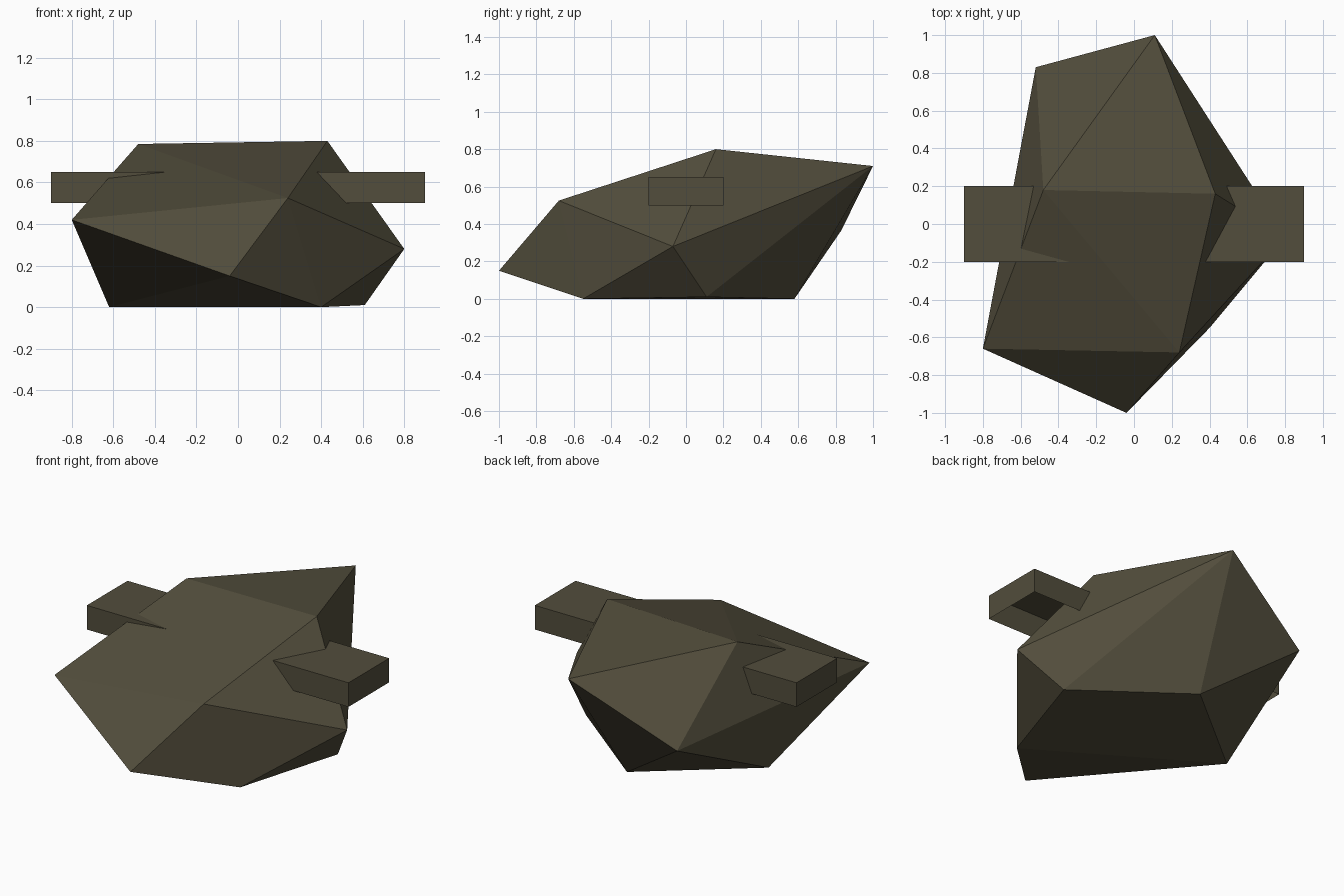
import bpy, bmesh

if "Cube" in bpy.data.objects:
    bpy.data.objects.remove(bpy.data.objects["Cube"])

stone = bpy.data.materials.new("dark olive stone")
stone.diffuse_color = (0.085, 0.075, 0.045, 1)
stone.use_nodes = True
stone.node_tree.nodes["Principled BSDF"].inputs["Base Color"].default_value = stone.diffuse_color


def add_object(name, bm):
    bmesh.ops.recalc_face_normals(bm, faces=bm.faces)
    mesh = bpy.data.meshes.new(name)
    bm.to_mesh(mesh)
    bm.free()
    mesh.materials.append(stone)
    obj = bpy.data.objects.new(name, mesh)
    bpy.context.collection.objects.link(obj)
    return obj


# Faceted boulder: convex hull of its corner points
corners = [
    (-0.80, -0.66, 0.42), (-0.04, -1.00, 0.15), (0.24, -0.68, 0.525),
    (0.43, 0.16, 0.80), (-0.48, 0.18, 0.785), (-0.52, 0.83, 0.365),
    (0.11, 1.00, 0.71), (0.80, -0.07, 0.28),
    (0.40, -0.55, 0.0), (0.61, 0.11, 0.01), (-0.62, 0.075, 0.0), (0.0, 0.58, 0.0),
]
bm = bmesh.new()
for c in corners:
    bm.verts.new(c)
bmesh.ops.convex_hull(bm, input=bm.verts[:])
add_object("boulder", bm)

# Side handles: blocks open underneath, sunk into the boulder
for side, name in ((-1, "left_handle"), (1, "right_handle")):
    bm = bmesh.new()
    bmesh.ops.create_cube(bm, size=1)
    for v in bm.verts:
        v.co.x = side * 0.6 + v.co.x * 0.6
        v.co.y *= 0.4
        v.co.z = 0.575 + v.co.z * 0.15
    bm.normal_update()
    under = [f for f in bm.faces if f.normal.z < -0.9]
    bmesh.ops.delete(bm, geom=under, context='FACES_ONLY')
    add_object(name, bm)
